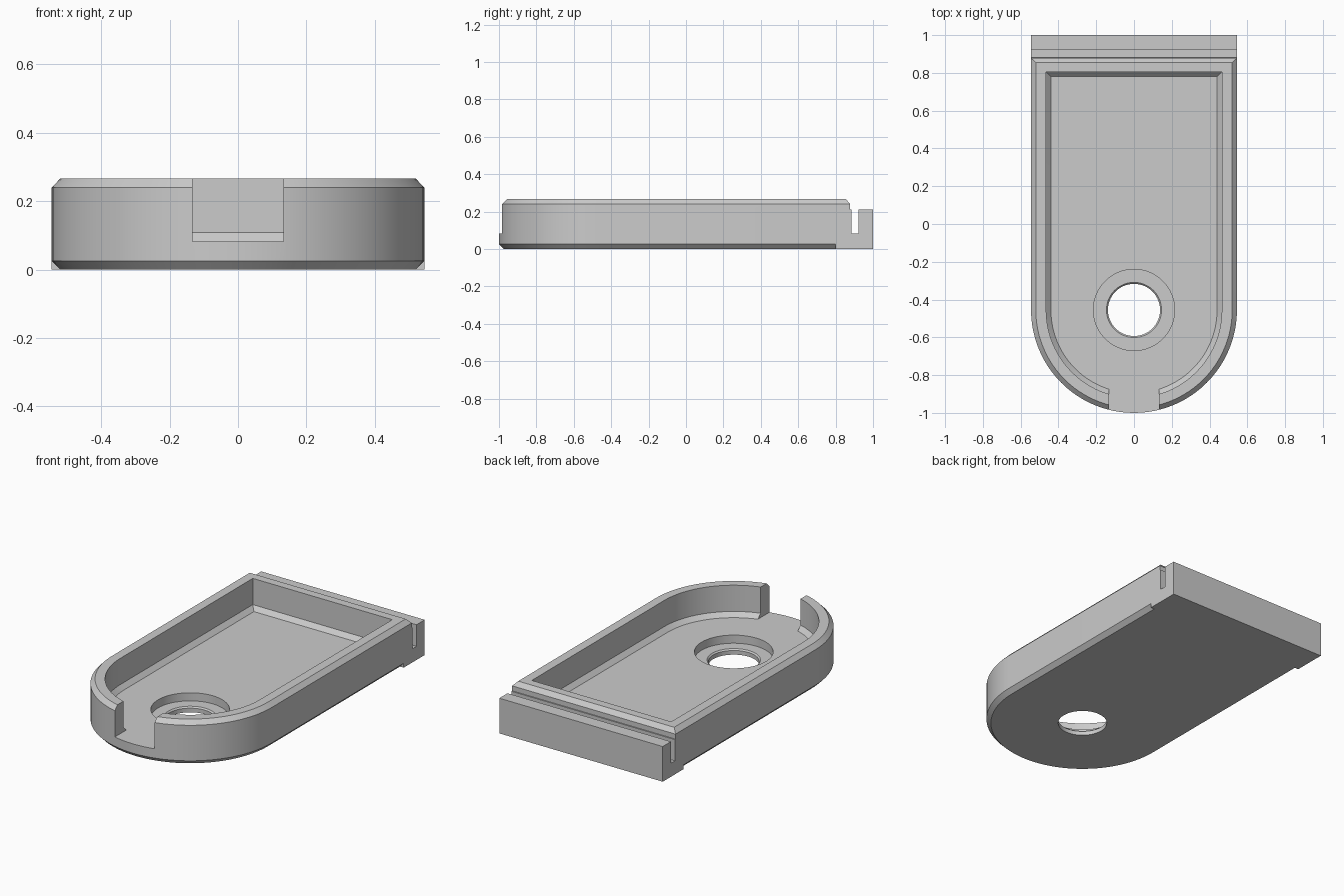
import bpy, bmesh
from math import sin, cos, pi

if "Cube" in bpy.data.objects:
    bpy.data.objects.remove(bpy.data.objects["Cube"])

CY = -0.455  # centre of the rounded front end


def tongue(r, back, n=48):
    """U-shaped outline: half circle at the front, square corners at the back."""
    arc = [(r * cos(pi + pi * i / n), CY + r * sin(pi + pi * i / n)) for i in range(n + 1)]
    return arc + [(r, back), (-r, back)]


def circle(r, n=64):
    return [(r * cos(2 * pi * i / n), CY + r * sin(2 * pi * i / n)) for i in range(n)]


def rect(x, y0, y1):
    return [(-x, y0), (x, y0), (x, y1), (-x, y1)]


def loft(name, rings):
    """Closed solid through rings of 3D points."""
    bm = bmesh.new()
    loops = [[bm.verts.new(p) for p in ring] for ring in rings]
    n = len(loops[0])
    for a, b in zip(loops, loops[1:]):
        for i in range(n):
            j = (i + 1) % n
            bm.faces.new((a[i], a[j], b[j], b[i]))
    bm.faces.new(loops[0][::-1])
    bm.faces.new(loops[-1])
    bmesh.ops.recalc_face_normals(bm, faces=bm.faces)
    me = bpy.data.meshes.new(name)
    bm.to_mesh(me)
    bm.free()
    ob = bpy.data.objects.new(name, me)
    bpy.context.collection.objects.link(ob)
    return ob


def stack(name, layers):
    return loft(name, [[(x, y, z) for x, y in outline] for outline, z in layers])


def combine(target, other, operation):
    bpy.context.view_layer.objects.active = target
    mod = target.modifiers.new(operation.lower(), 'BOOLEAN')
    mod.operation = operation
    mod.solver = 'EXACT'
    mod.object = other
    bpy.ops.object.modifier_apply(modifier=mod.name)
    bpy.data.objects.remove(other)


# Chamfered tray body
tray = stack("tray", [(tongue(0.52, 0.878), 0), (tongue(0.545, 0.878), 0.026),
                      (tongue(0.545, 0.878), 0.24), (tongue(0.52, 0.855), 0.266)])

# Grooved block across the back
profile = [(0.8, 0), (1, 0), (1, 0.212), (0.922, 0.212), (0.922, 0.082),
           (0.885, 0.082), (0.885, 0.21), (0.8, 0.21)]
combine(tray, loft("back_block", [[(x, y, z) for y, z in profile] for x in (-0.545, 0.545)]), 'UNION')

# Pocket with a sloped foot around the floor
combine(tray, stack("pocket", [(tongue(0.44, 0.78), 0.082), (tongue(0.465, 0.805), 0.108),
                               (tongue(0.465, 0.805), 0.4)]), 'DIFFERENCE')

# Front slot through the wall
combine(tray, stack("slot", [(rect(0.133, -1.1, -0.75), 0.082),
                             (rect(0.133, -1.1, -0.75), 0.4)]), 'DIFFERENCE')

# Countersunk round hole
combine(tray, stack("hole", [(circle(0.138), -0.1), (circle(0.138), 0.025), (circle(0.146), 0.033),
                             (circle(0.215), 0.033), (circle(0.215), 0.2)]), 'DIFFERENCE')

# Smooth curved walls, crisp edges
bpy.ops.object.select_all(action='DESELECT')
tray.select_set(True)
bpy.context.view_layer.objects.active = tray
bpy.ops.object.shade_smooth_by_angle(angle=pi / 6)
